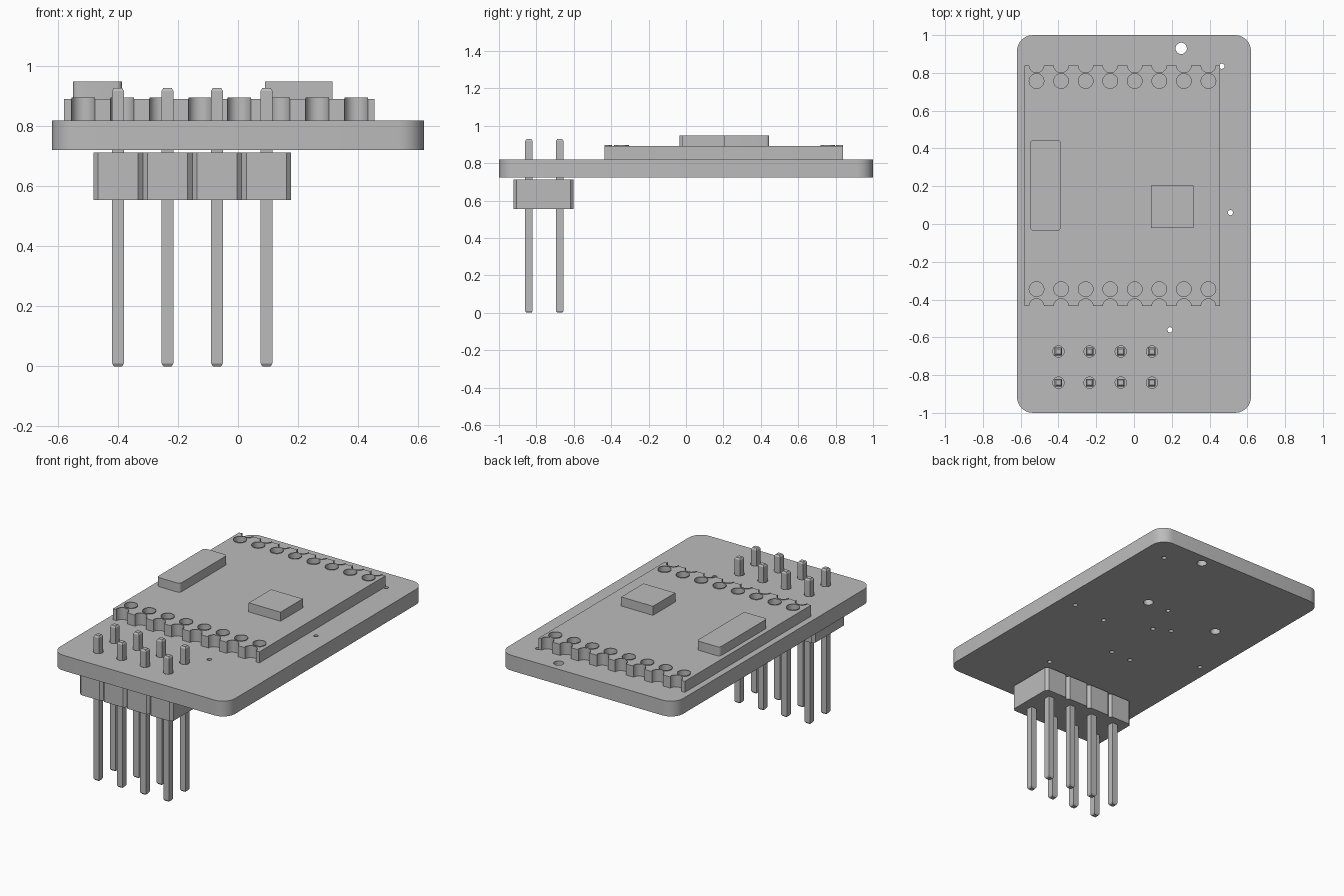
import bpy, bmesh
from math import pi, sin, cos, radians

cube = bpy.data.objects.get("Cube")
if cube:
    bpy.data.objects.remove(cube, do_unlink=True)

grey = bpy.data.materials.new("plain_grey")
grey.use_nodes = True
grey.diffuse_color = (0.5, 0.5, 0.5, 1)
grey.node_tree.nodes["Principled BSDF"].inputs["Base Color"].default_value = (0.5, 0.5, 0.5, 1)


def arc(cx, cy, r, a0, a1, n):
    return [(cx + r * cos(a0 + (a1 - a0) * i / n), cy + r * sin(a0 + (a1 - a0) * i / n))
            for i in range(n + 1)]


def circle(cx, cy, r, n=24):
    return arc(cx, cy, r, 0, 2 * pi, n)[:-1]


def rounded_box(x0, x1, y0, y1, r, n=6):
    corners = [(x1 - r, y1 - r), (x0 + r, y1 - r), (x0 + r, y0 + r), (x1 - r, y0 + r)]
    return [p for i, (x, y) in enumerate(corners)
            for p in arc(x, y, r, i * pi / 2, (i + 1) * pi / 2, n)]


def add(name, mesh, smooth=True):
    mesh.materials.clear()
    mesh.materials.append(grey)
    obj = bpy.data.objects.new(name, mesh)
    bpy.context.collection.objects.link(obj)
    for p in mesh.polygons:
        p.use_smooth = False
        p.material_index = 0
    if smooth:
        bpy.ops.object.select_all(action='DESELECT')
        obj.select_set(True)
        bpy.context.view_layer.objects.active = obj
        bpy.ops.object.shade_smooth_by_angle(angle=radians(30))
    return obj


def extrude(name, loops, z0, z1, filled=True, closed=True):
    """Extrude flat outlines; inner outlines of a filled shape become holes."""
    curve = bpy.data.curves.new(name, 'CURVE')
    curve.dimensions = '2D'
    curve.fill_mode = 'BOTH' if filled else 'NONE'
    curve.extrude = (z1 - z0) / 2
    for pts in loops:
        s = curve.splines.new('POLY')
        s.points.add(len(pts) - 1)
        for p, (x, y) in zip(s.points, pts):
            p.co = (x, y, 0, 1)
        s.use_cyclic_u = closed
    temp = bpy.data.objects.new(name + "_outline", curve)
    bpy.context.collection.objects.link(temp)
    bpy.context.view_layer.update()
    mesh = bpy.data.meshes.new_from_object(temp.evaluated_get(
        bpy.context.evaluated_depsgraph_get()))
    bpy.data.objects.remove(temp, do_unlink=True)
    bm = bmesh.new()
    bm.from_mesh(mesh)
    bmesh.ops.remove_doubles(bm, verts=bm.verts, dist=1e-5)
    if filled:
        bmesh.ops.recalc_face_normals(bm, faces=bm.faces)
    bmesh.ops.translate(bm, verts=bm.verts, vec=(0, 0, (z0 + z1) / 2))
    bm.to_mesh(mesh)
    bm.free()
    mesh.name = name
    return add(name, mesh)


# Base board with pin holes, large holes and small vias
pin_x = [-0.4 + 0.165 * i for i in range(4)]
pin_y = [-0.84, -0.675]
large = [(0.25, 0.93), (0.195, 0.365), (-0.337, 0.355)]
small = [(0.465, 0.835), (0.51, 0.06), (0.19, -0.56), (0.263, 0.03), (-0.03, 0.14),
         (-0.13, 0.19), (0.04, 0.365), (-0.02, -0.23), (-0.165, -0.235), (-0.54, -0.03)]
holes = [circle(x, y, 0.03) for x in pin_x for y in pin_y]
holes += [circle(x, y, 0.03) for x, y in large]
holes += [circle(x, y, 0.014, 16) for x, y in small]
extrude("base_board", [rounded_box(-0.62, 0.62, -1, 1, 0.085)] + holes, 0.722, 0.82)

# Radio module: board with half-round edge notches and plated holes
pad_x = [-0.516 + 0.13 * i for i in range(8)]
X0, X1, Y0, Y1, R = -0.58, 0.455, -0.435, 0.84, 0.039
front_notches = [arc(x, Y0, R, pi, 0, 12) for x in pad_x]
back_notches = [arc(x, Y1, R, 0, -pi, 12) for x in reversed(pad_x)]
outline = [(X0, Y0)] + sum(front_notches, []) + [(X1, Y0), (X1, Y1)]
outline += sum(back_notches, []) + [(X0, Y1)]
pad_holes = [circle(x, y, R) for x in pad_x for y in (-0.345, 0.757)]
extrude("module_board", [outline] + pad_holes, 0.82, 0.891)

# Thin metal linings standing slightly proud of the module
extrude("hole_linings", pad_holes, 0.82, 0.897, filled=False)
extrude("notch_linings", front_notches + back_notches, 0.82, 0.897, filled=False, closed=False)

# Parts on the module
extrude("crystal_can", [rounded_box(-0.55, -0.387, -0.035, 0.445, 0.018, 4)], 0.891, 0.949)
extrude("module_chip", [[(0.09, -0.02), (0.315, -0.02), (0.315, 0.205), (0.09, 0.205)]],
        0.891, 0.949)

# Header housing with chamfered blocks
h, c, hy0, hy1 = 0.0825, 0.016, -0.922, -0.602
front = [p for x in pin_x for p in ((x - h, hy0 + c), (x - h + c, hy0), (x + h - c, hy0))]
front.append((pin_x[-1] + h, hy0 + c))
back = [(x, hy0 + hy1 - y) for x, y in reversed(front)]
extrude("header_housing", [front + back], 0.555, 0.713)

# Square header pins with tapered tips
bm = bmesh.new()
bmesh.ops.create_cube(bm, size=1)
for v in bm.verts:
    v.co.x *= 0.04
    v.co.y *= 0.04
    v.co.z = 0.918 if v.co.z > 0 else 0.01
bm.normal_update()
tips = [f for f in bm.faces if abs(f.normal.z) > 0.9]
bmesh.ops.inset_individual(bm, faces=tips, thickness=0.009, depth=0.01)
pin_mesh = bpy.data.meshes.new("header_pin")
bm.to_mesh(pin_mesh)
bm.free()
for j, y in enumerate(pin_y):
    for i, x in enumerate(pin_x):
        add(f"header_pin_{'front' if j == 0 else 'back'}_{i + 1}", pin_mesh,
            smooth=False).location = (x, y, 0)
